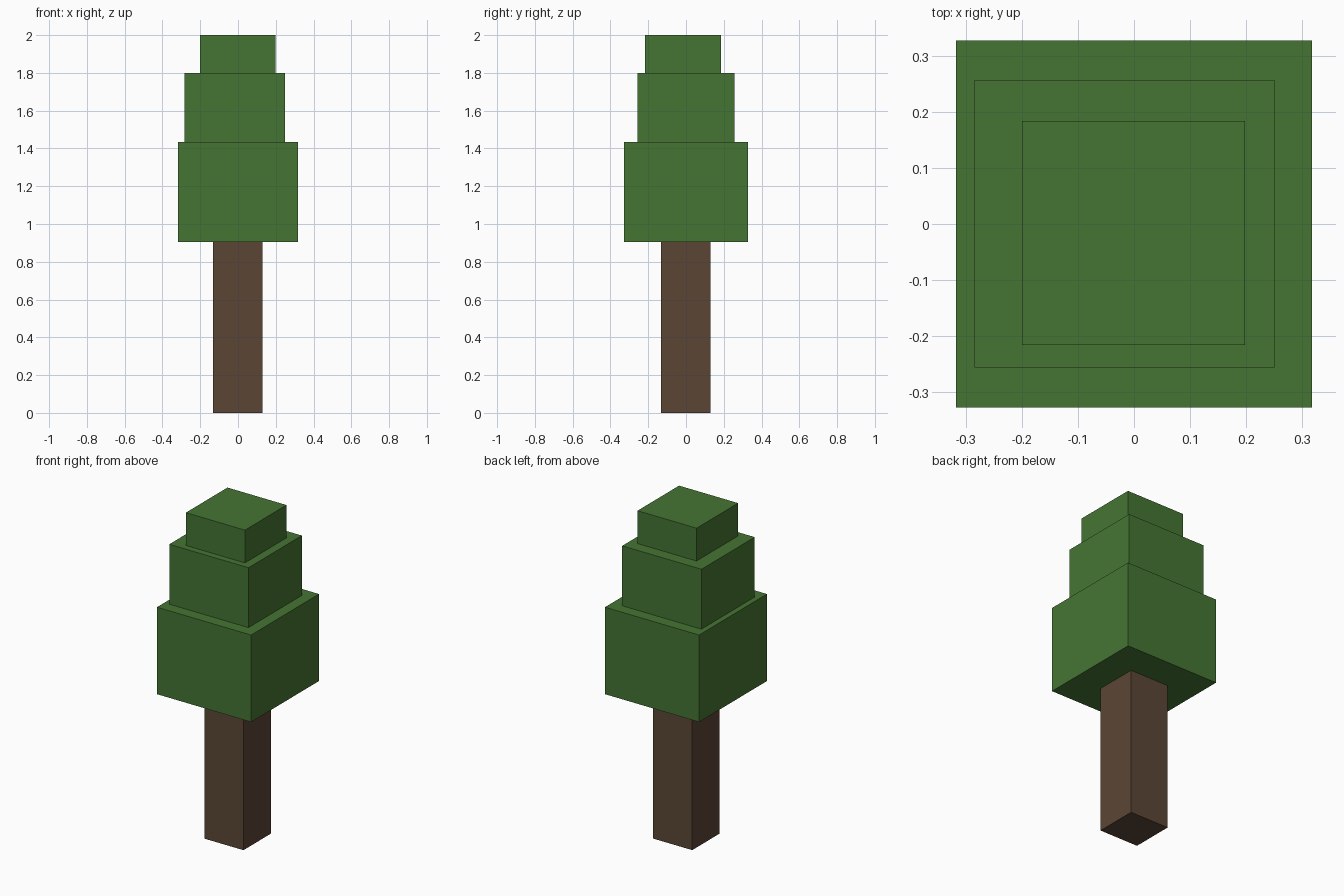
import bpy
import bmesh
from mathutils import Vector

cube = bpy.data.objects.get("Cube")
if cube:
    bpy.data.objects.remove(cube, do_unlink=True)


def make_material(name, rgb):
    mat = bpy.data.materials.new(name)
    mat.use_nodes = True
    color = (*rgb, 1.0)
    mat.diffuse_color = color
    mat.node_tree.nodes["Principled BSDF"].inputs["Base Color"].default_value = color
    return mat


def make_box(name, low, high, mat):
    """Flat-faced block spanning two opposite corners."""
    low, high = Vector(low), Vector(high)
    bm = bmesh.new()
    bmesh.ops.create_cube(bm, size=1)
    bmesh.ops.scale(bm, vec=high - low, verts=bm.verts)
    mesh = bpy.data.meshes.new(name)
    bm.to_mesh(mesh)
    bm.free()
    mesh.materials.append(mat)
    obj = bpy.data.objects.new(name, mesh)
    obj.location = (low + high) / 2
    bpy.context.collection.objects.link(obj)
    return obj


bark = make_material("bark_brown", (0.105, 0.061, 0.036))
leaf = make_material("leaf_green", (0.060, 0.178, 0.033))

# Trunk
make_box("trunk", (-0.133, -0.133, 0), (0.13, 0.13, 0.905), bark)

# Stacked foliage tiers, each slightly off centre
make_box("lower_foliage", (-0.317, -0.327, 0.905), (0.317, 0.327, 1.435), leaf)
make_box("middle_foliage", (-0.284, -0.256, 1.435), (0.25, 0.257, 1.80), leaf)
make_box("top_foliage", (-0.20, -0.216, 1.80), (0.198, 0.184, 2.0), leaf)
